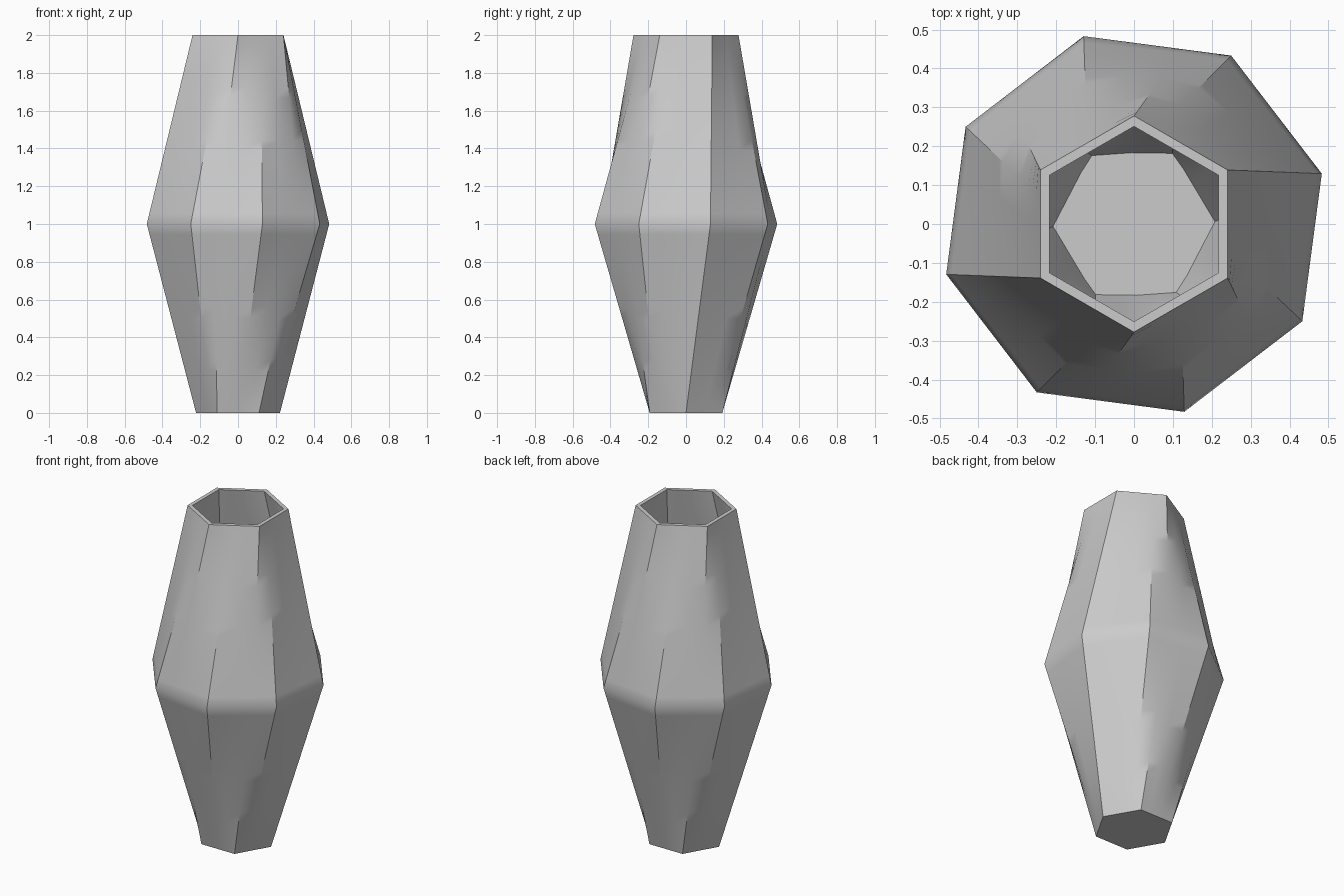
import bpy, bmesh
from math import cos, sin, radians, pi
from mathutils import Vector

cube = bpy.data.objects.get("Cube")
if cube:
    bpy.data.objects.remove(cube)

COLUMNS = 24      # divides evenly by six and eight sides
SLICES = 18       # rings in each half
HEIGHT = 2.0
WALL = 0.027
FLOOR = 0.05

grey = bpy.data.materials.new("light grey")
grey.use_nodes = True
colour = (0.6, 0.6, 0.6, 1)
grey.diffuse_color = colour
grey.node_tree.nodes["Principled BSDF"].inputs["Base Color"].default_value = colour


def polygon(sides, radius, turn):
    """Points spaced evenly along the outline of a regular polygon."""
    corners = [Vector((cos(radians(turn) + 2 * pi * i / sides),
                       sin(radians(turn) + 2 * pi * i / sides))) * radius
               for i in range(sides)]
    points = []
    for c in range(COLUMNS):
        side, part = divmod(c * sides / COLUMNS, 1)
        side = int(side)
        points.append(corners[side].lerp(corners[(side + 1) % sides], part))
    return points


def section(z, inset):
    """Outline at height z, blending hexagon, octagon, hexagon."""
    base = polygon(6, 0.222 - inset, 0)
    belly = polygon(8, 0.5 - inset, 15)
    mouth = polygon(6, 0.278 - inset, 30)
    low, high, t = (base, belly, z) if z <= 1 else (belly, mouth, z - 1)
    return [a.lerp(b, t) for a, b in zip(low, high)]


bm = bmesh.new()


def ring(z, inset):
    return [bm.verts.new((p.x, p.y, z)) for p in section(z, inset)]


def bridge(a, b):
    for i in range(COLUMNS):
        j = (i + 1) % COLUMNS
        bm.faces.new((a[i], a[j], b[j], b[i]))


# Outer wall up, over the rim, and inner wall back down to the floor
heights = [i / SLICES for i in range(2 * SLICES + 1)]
outer = [ring(z, 0) for z in heights]
inner = [ring(z, WALL) for z in reversed(heights) if z > FLOOR + 0.01]
inner.append(ring(FLOOR, WALL))
rings = outer + inner
for lower, upper in zip(rings, rings[1:]):
    bridge(lower, upper)
bm.faces.new(list(reversed(rings[0])))
bm.faces.new(rings[-1])
bmesh.ops.recalc_face_normals(bm, faces=bm.faces)

mesh = bpy.data.meshes.new("vase")
bm.to_mesh(mesh)
bm.free()
mesh.materials.append(grey)
vase = bpy.data.objects.new("vase", mesh)
bpy.context.collection.objects.link(vase)

# Soft blends with crisp rim, base and corners
bpy.ops.object.select_all(action='DESELECT')
vase.select_set(True)
bpy.context.view_layer.objects.active = vase
bpy.ops.object.shade_smooth_by_angle(angle=radians(30))
